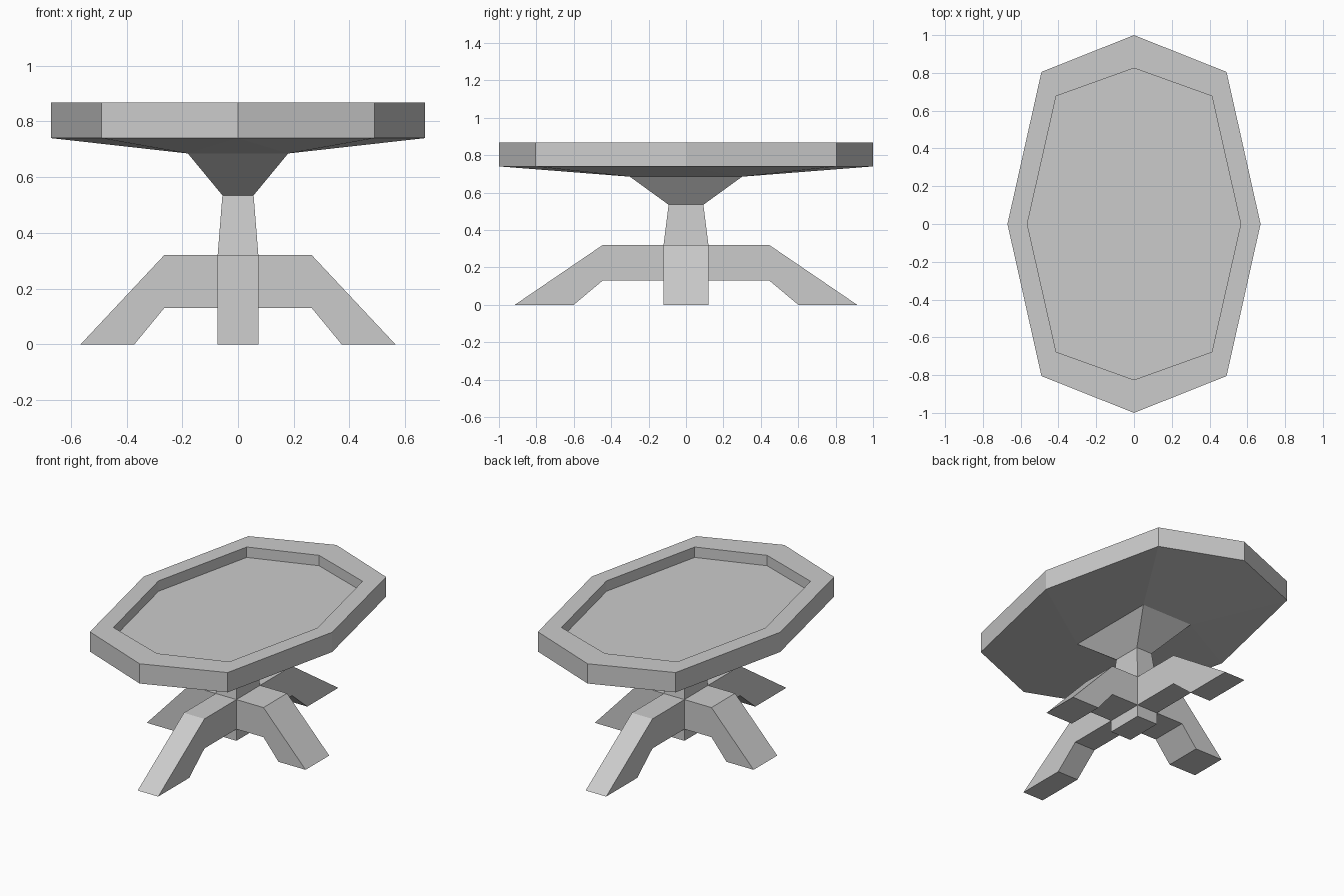
import bpy
import bmesh

cube = bpy.data.objects.get("Cube")
if cube:
    bpy.data.objects.remove(cube, do_unlink=True)

GREY = (0.6, 0.6, 0.6, 1.0)
mat = bpy.data.materials.new("plain grey")
mat.use_nodes = True
mat.diffuse_color = GREY
mat.node_tree.nodes["Principled BSDF"].inputs["Base Color"].default_value = GREY


def rectangle(bm, hx, hy, z):
    """Ring of four corners, counter-clockwise from the front right."""
    return [bm.verts.new((sx * hx, sy * hy, z))
            for sx, sy in ((-1, -1), (1, -1), (1, 1), (-1, 1))]


def octagon(bm, tip_x, tip_y, cx, cy, z):
    """Elongated ring alternating corner and tip, starting front right."""
    pts = ((-cx, -cy), (0, -tip_y), (cx, -cy), (tip_x, 0),
           (cx, cy), (0, tip_y), (-cx, cy), (-tip_x, 0))
    return [bm.verts.new((x, y, z)) for x, y in pts]


def bridge(bm, a, b):
    n = len(a)
    for i in range(n):
        j = (i + 1) % n
        bm.faces.new((a[i], a[j], b[j], b[i]))


def finish(bm, name):
    bmesh.ops.recalc_face_normals(bm, faces=bm.faces)
    mesh = bpy.data.meshes.new(name)
    bm.to_mesh(mesh)
    bm.free()
    mesh.materials.append(mat)
    obj = bpy.data.objects.new(name, mesh)
    bpy.context.collection.objects.link(obj)
    return obj


# Tabletop: raised rim, sunken centre, shallow faceted underside
bm = bmesh.new()
socket = rectangle(bm, 0.18, 0.30, 0.685)
lower = octagon(bm, 0.67, 1.0, 0.49, 0.805, 0.74)
upper = octagon(bm, 0.67, 1.0, 0.49, 0.805, 0.867)
inner = octagon(bm, 0.565, 0.825, 0.412, 0.677, 0.867)
floor = octagon(bm, 0.565, 0.825, 0.412, 0.677, 0.80)
for a, b in ((lower, upper), (upper, inner), (inner, floor)):
    bridge(bm, a, b)
bm.faces.new(floor)
bm.faces.new(socket)
for i in range(4):
    j = (i + 1) % 4
    tip = lower[2 * i + 1]
    bm.faces.new((socket[i], socket[j], tip))
    bm.faces.new((socket[i], tip, lower[2 * i]))
    bm.faces.new((socket[j], lower[2 * j], tip))
finish(bm, "tabletop")

# Pedestal: tapered column flaring under the top
HX, HY = 0.073, 0.12
bm = bmesh.new()
rings = [rectangle(bm, *r) for r in (
    (HX, HY, 0.055), (HX, HY, 0.13), (HX, HY, 0.32),
    (0.056, 0.093, 0.535), (0.18, 0.30, 0.685))]
for k in (0, 2, 3):
    bridge(bm, rings[k], rings[k + 1])
bm.faces.new(rings[0])
bm.faces.new(rings[-1])

# Four bent legs growing out of the column sides
low, high = rings[1], rings[2]
for i, (dx, dy) in enumerate(((0, -1), (1, 0), (0, 1), (-1, 0))):
    j = (i + 1) % 4
    section = [low[i], low[j], high[j], high[i]]
    if dx:
        steps = ((0.265, 0.13, 0.265, 0.32), (0.372, 0, 0.565, 0))
    else:
        steps = ((0.445, 0.13, 0.445, 0.32), (0.60, 0, 0.915, 0))
    for under, z0, over, z1 in steps:
        new = []
        for v, reach, z in zip(section, (under, under, over, over), (z0, z0, z1, z1)):
            x = dx * reach if dx else v.co.x
            y = dy * reach if dy else v.co.y
            new.append(bm.verts.new((x, y, z)))
        bridge(bm, section, new)
        section = new
    bm.faces.new(section)
finish(bm, "pedestal_with_legs")
